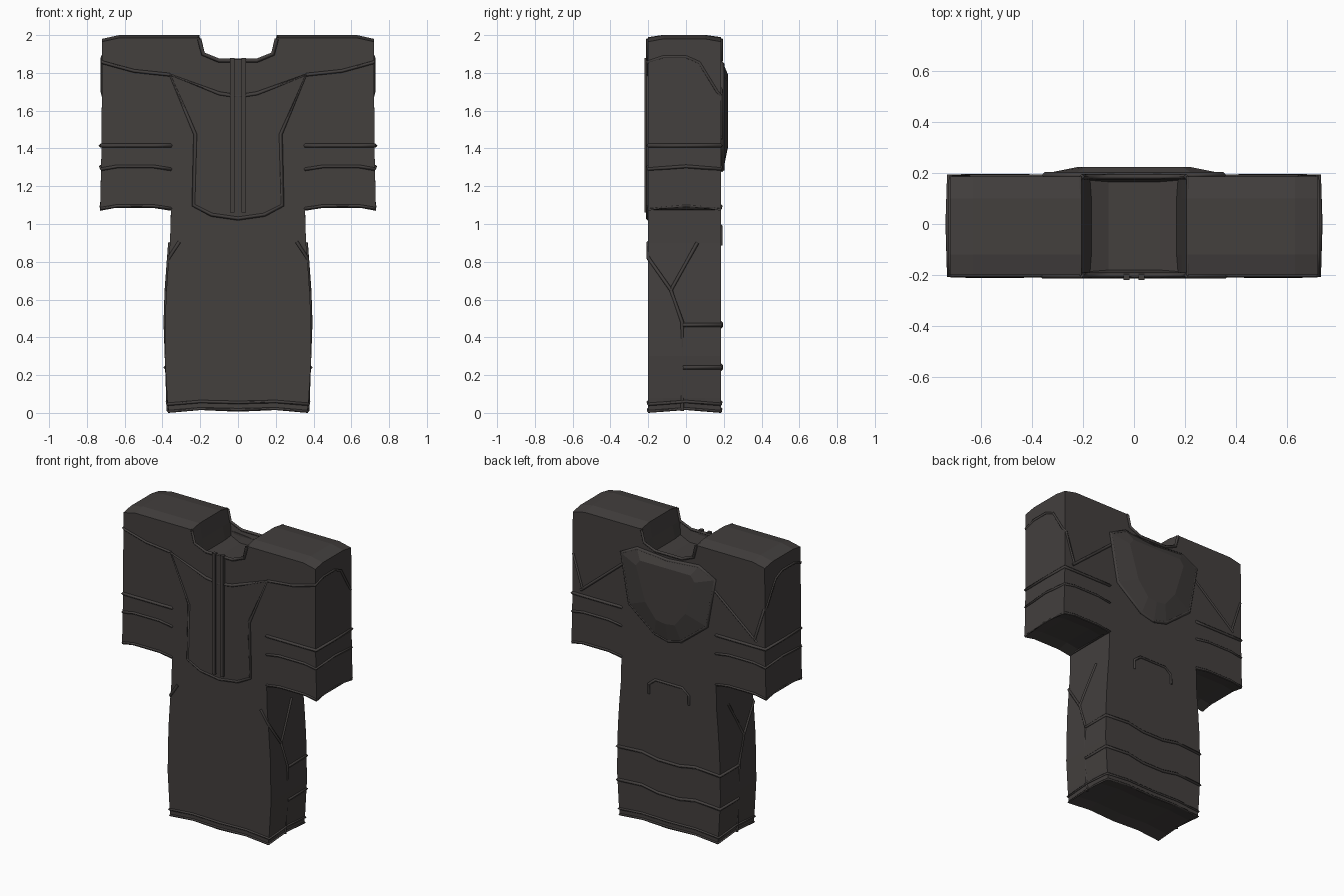
import bpy, bmesh
from mathutils import Vector

cube = bpy.data.objects.get("Cube")
if cube:
    bpy.data.objects.remove(cube, do_unlink=True)

fabric = bpy.data.materials.new("charcoal fabric")
fabric.use_nodes = True
COLOUR = (0.056, 0.050, 0.048, 1)
fabric.diffuse_color = COLOUR
fabric.node_tree.nodes["Principled BSDF"].inputs["Base Color"].default_value = COLOUR

FRONT, BACK = -0.2, 0.185


def finish(bm, name):
    bmesh.ops.recalc_face_normals(bm, faces=bm.faces[:])
    mesh = bpy.data.meshes.new(name)
    bm.to_mesh(mesh)
    bm.free()
    mesh.materials.append(fabric)
    obj = bpy.data.objects.new(name, mesh)
    bpy.context.collection.objects.link(obj)
    return obj


def mirrored(half):
    """Close a half outline that starts and ends on the centre line."""
    return half + [(-x, z) for x, z in reversed(half[1:-1])]


def loft(bm, rings):
    """Skin equal closed rings of points and cap both ends."""
    loops = [[bm.verts.new(p) for p in ring] for ring in rings]
    n = len(loops[0])
    for a, b in zip(loops, loops[1:]):
        for i in range(n):
            j = (i + 1) % n
            bm.faces.new((a[i], a[j], b[j], b[i]))
    bm.faces.new(loops[0])
    bm.faces.new(loops[-1])


def seam(name, paths, radius=0.011, mirror=True, closed=False):
    """Raised square piping along paths, repeated on the other side."""
    data = bpy.data.curves.new(name, "CURVE")
    data.dimensions = "3D"
    data.bevel_depth = radius
    data.bevel_resolution = 0
    data.use_fill_caps = True
    for path in paths:
        for side in ((1, -1) if mirror else (1,)):
            spline = data.splines.new("POLY")
            spline.points.add(len(path) - 1)
            spline.use_cyclic_u = closed
            for point, (x, y, z) in zip(spline.points, path):
                point.co = (x * side, y, z, 1)
    temp = bpy.data.objects.new(name + "_path", data)
    bpy.context.collection.objects.link(temp)
    bpy.context.view_layer.update()
    graph = bpy.context.evaluated_depsgraph_get()
    mesh = bpy.data.meshes.new_from_object(temp.evaluated_get(graph))
    bpy.data.objects.remove(temp, do_unlink=True)
    mesh.materials.clear()
    mesh.materials.append(fabric)
    obj = bpy.data.objects.new(name, mesh)
    bpy.context.collection.objects.link(obj)


def box(name, lo, hi):
    bm = bmesh.new()
    loft(bm, [[(lo[0], y, lo[2]), (hi[0], y, lo[2]), (hi[0], y, hi[2]), (lo[0], y, hi[2])]
              for y in (lo[1], hi[1])])
    return finish(bm, name)


# Shirt body with sleeves: front outline carried through four depths
waist = [(0.355, 1.07), (0.36, 0.9), (0.37, 0.78), (0.382, 0.6),
         (0.388, 0.3), (0.375, 0.08), (0.367, 0.0)]
half = [(0, 1.865), (0.1, 1.865), (0.185, 1.9), (0.205, 1.985), (0.63, 1.985),
        (0.72, 1.965), (0.722, 1.43), (0.73, 1.07), (0.65, 1.085), (0.45, 1.085)]
half += waist + [(0.2, 0.015), (0, 0.006)]
hems = {1.07, 1.085, 0.0, 0.015, 0.006}
bm = bmesh.new()
rings = []
for y, lift in ((FRONT, 0), (-0.12, 0.015), (0.1, 0.015), (BACK, 0)):
    rings.append([(x, y, z + (lift if z > 1.95 or z in hems else 0))
                  for x, z in mirrored(half)])
loft(bm, rings)
bmesh.ops.recalc_face_normals(bm, faces=bm.faces[:])

# Sunken neck opening
neck = [f for f in bm.faces if f.normal.z > 0.5 and abs(f.calc_center_median().x) < 0.2
        and f.calc_center_median().z > 1.8]
bmesh.ops.inset_region(bm, faces=neck, thickness=0.02, depth=0)
for v in {v for f in neck for v in f.verts}:
    v.co.z -= 0.08
finish(bm, "shirt_body")


def side_x(z):
    """Half width of the torso at a height."""
    for (xa, za), (xb, zb) in zip(waist, waist[1:]):
        if zb <= z <= za:
            return xb + (xa - xb) * (z - zb) / (za - zb)
    return waist[-1][0]


def on_side(points):
    return [(side_x(z), y, z) for y, z in points]


def on_front(points, y=FRONT):
    return [(x, y, z) for x, z in points]


def on_back(points):
    return [(x, BACK, z) for x, z in points]


# Collar piping
rim = [(0.205, 1.98), (0.185, 1.9), (0.1, 1.865), (0, 1.865)]
seam("collar_piping", [on_front(rim), on_back(rim)])
seam("shoulder_inner_piping", [[(0.21, FRONT, 1.983), (0.21, -0.12, 1.995),
                                (0.21, 0.1, 1.995), (0.21, BACK, 1.983)]], 0.006)

# Front bib plate and its piping
bib = [(0, 1.675), (0.1, 1.69), (0.36, 1.79), (0.225, 1.475),
       (0.235, 1.1), (0.14, 1.05), (0, 1.03)]
bm = bmesh.new()
loft(bm, [on_front(mirrored(bib), y) for y in (FRONT + 0.003, FRONT - 0.005)])
finish(bm, "front_bib")
seam("bib_piping", [on_front(bib, FRONT - 0.002)])

# Zip guard
box("zip_tape", (-0.04, -0.209, 1.07), (0.04, -0.195, 1.87))
for name, s in (("left_zip_guard", 1), ("right_zip_guard", -1)):
    box(name, (s * 0.03 - 0.012, -0.22, 1.06), (s * 0.03 + 0.012, -0.195, 1.88))

# Yoke seam running from the bib over the sleeve to the back
seam("yoke_seam", [
    on_front([(0.36, 1.79), (0.55, 1.81), (0.715, 1.855)]) +
    [(0.72, -0.2, 1.86), (0.72, -0.12, 1.885), (0.72, 0, 1.885), (0.72, 0.07, 1.855),
     (0.72, 0.165, 1.7), (0.715, BACK, 1.68), (0.645, BACK, 1.46)],
    on_back([(0.3, 1.75), (0.66, 1.45)])], 0.009)


# Sleeve bands: arched piping right round each sleeve
def sleeve_ring(z, arch):
    ring = []
    for y, xs in ((FRONT, (0.355, 0.45, 0.64, 0.724)), (BACK, (0.724, 0.64, 0.45, 0.355))):
        ring += [(x, y, z + (arch if 0.4 < x < 0.7 else 0)) for x in xs]
    ring.insert(4, (0.727, 0, z + arch))
    return ring


for name, z, arch, r in (("sleeve_upper_band", 1.415, 0, 0.011),
                         ("sleeve_cuff_seam", 1.29, 0.015, 0.009),
                         ("sleeve_hem", 1.082, 0.014, 0.008)):
    seam(name, [sleeve_ring(z, arch)], r, closed=True)

# Padded upper back panel
panel = [(0, 1.83), (0.23, 1.85), (0.35, 1.79), (0.29, 1.46), (0.1, 1.31), (0, 1.285)]
raised = [(0, 1.79), (0.19, 1.79), (0.22, 1.75), (0.15, 1.52), (0.07, 1.42), (0, 1.41)]
bm = bmesh.new()
loft(bm, [[(x, y, z) for x, z in mirrored(outline)] for outline, y in
          ((panel, BACK - 0.01), (panel, BACK + 0.012), (raised, 0.223))])
finish(bm, "back_pad")
seam("back_pad_piping", [[(x, BACK + 0.006, z) for x, z in panel]], 0.012)

# Back zip pocket and pocket bands
seam("back_zip_pocket", [on_back([(0.15, 0.885), (0.15, 0.95), (0.1, 0.99), (0, 0.99)])], 0.009)
for name, z in (("upper_pocket_band", 0.465), ("lower_pocket_band", 0.24)):
    x = side_x(z)
    seam(name, [[(x, -0.015, z), (x, BACK, z)] +
                on_back([(0.2, z + 0.012), (0.08, z - 0.01), (0, z - 0.01)])])

# Side seams with a forked top
seam("side_seam", [
    on_side([(-0.02, 0.01), (-0.02, 0.48), (-0.08, 0.65), (0.06, 0.9)]),
    on_side([(-0.08, 0.65), (FRONT, 0.82)]) + on_front([(0.31, 0.905)])], 0.01)

# Bottom hem
hem = [(0, FRONT, 0.055), (0.2, FRONT, 0.06), (0.375, FRONT, 0.045), (0.375, 0, 0.06),
       (0.375, BACK, 0.045), (0.2, BACK, 0.06), (0, BACK, 0.055)]
seam("bottom_hem_seam", [hem], 0.008)
seam("bottom_hem_edge", [[(x * 0.985, y, z - 0.038) for x, y, z in hem]], 0.007)
